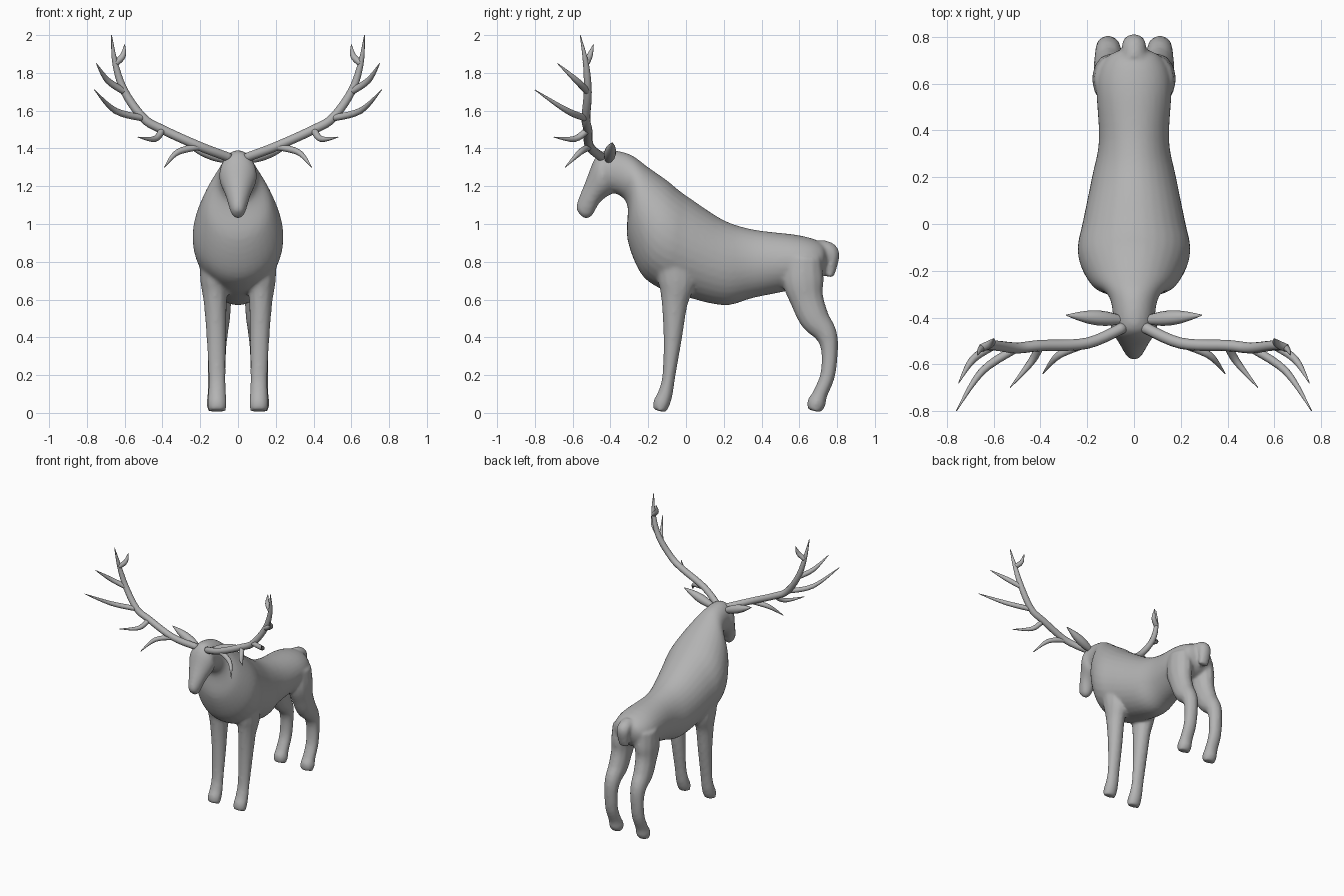
import bpy
import bmesh
from math import cos, sin, pi, tau
from mathutils import Vector

default_cube = bpy.data.objects.get("Cube")
if default_cube:
    bpy.data.objects.remove(default_cube, do_unlink=True)

# One plain coat colour
coat = bpy.data.materials.new("plain grey")
coat.use_nodes = True
coat.diffuse_color = (0.45, 0.45, 0.45, 1)
shader = coat.node_tree.nodes["Principled BSDF"]
shader.inputs["Base Color"].default_value = coat.diffuse_color


def smooth_path(stations, steps=5):
    """Catmull-Rom interpolation through tuples of any length."""
    rows = [Vector(station) for station in stations]
    padded = [rows[0]] + rows + [rows[-1]]
    result = []
    for before, start, end, after in zip(padded, padded[1:], padded[2:], padded[3:]):
        leave, arrive = (end - before) / 2, (after - start) / 2
        for i in range(steps):
            t = i / steps
            ease = t * t * (3 - 2 * t)
            result.append(start.lerp(end, ease)
                          + leave * (t * (1 - t) ** 2)
                          - arrive * (t * t * (1 - t)))
    return result + [rows[-1]]


def skin(bm, rings):
    """Bridge rings of points into a closed form."""
    loops = [[bm.verts.new(point) for point in ring] for ring in rings]
    count = len(loops[0])
    for low, high in zip(loops, loops[1:]):
        for i in range(count):
            j = (i + 1) % count
            bm.faces.new((low[i], low[j], high[j], high[i]))
    bm.faces.new(loops[0][::-1])
    bm.faces.new(loops[-1])


def ellipse(centre, up, across, sides):
    """Ring of points spanned by two half axes."""
    angles = [tau * i / sides for i in range(sides)]
    return [centre + up * cos(angle) + across * sin(angle) for angle in angles]


def profile_loft(bm, stations):
    """Stations: top y and z, bottom y and z, half width."""
    rings = []
    for top_y, top_z, low_y, low_z, width in smooth_path(stations):
        top, low = Vector((0, top_y, top_z)), Vector((0, low_y, low_z))
        across = Vector((width, 0, 0))
        rings.append(ellipse((top + low) / 2, (top - low) / 2, across, 32))
    skin(bm, rings)


def tube(bm, stations, side=1):
    """Stations: x, y, z, depth radius, width radius."""
    path = smooth_path(stations)
    centres = [Vector((side * x, y, z)) for x, y, z, depth, width in path]
    rings = []
    for k, centre in enumerate(centres):
        ahead = centres[min(k + 1, len(path) - 1)] - centres[max(k - 1, 0)]
        across = ahead.cross(Vector((0, 1, 0))).normalized()
        up = ahead.cross(across).normalized()
        rings.append(ellipse(centre, up * path[k][3], across * path[k][4], 12))
    skin(bm, rings)


def limb(rows, x, splay):
    """Side profile of centre and radius, flattened where it is thick."""
    return [(x + splay * z * z, y, z, radius, 0.03 + 0.45 * radius)
            for y, z, radius in rows]


def branch(points, radius, power):
    """Pointed branch that keeps its thickness until near the tip."""
    last = len(points) - 1
    radii = [radius * (1 - (i / last) ** power) + 0.002 for i in range(last + 1)]
    return [(*point, r, r) for point, r in zip(points, radii)]


def finish(bm, name):
    """Turn the bmesh into a smooth shaded object."""
    bmesh.ops.recalc_face_normals(bm, faces=bm.faces)
    for face in bm.faces:
        face.smooth = True
    mesh = bpy.data.meshes.new(name)
    bm.to_mesh(mesh)
    bm.free()
    mesh.materials.append(coat)
    obj = bpy.data.objects.new(name, mesh)
    bpy.context.collection.objects.link(obj)
    return obj


# Trunk, neck and head, from rump to nose
trunk = [
    (.75, .84, .74, .76, .05),
    (.72, .9, .7, .7, .12),
    (.6, .94, .6, .66, .16),
    (.36, .97, .36, .61, .15),
    (.2, 1.02, .2, .57, .18),
    (.03, 1.13, -.02, .62, .22),
    (-.04, 1.18, -.14, .66, .24),
    (-.1, 1.23, -.24, .74, .23),
    (-.2, 1.3, -.31, .92, .18),
    (-.3, 1.37, -.31, 1.1, .11),
    (-.42, 1.39, -.37, 1.16, .09),
    (-.48, 1.35, -.41, 1.15, .1),
    (-.53, 1.23, -.46, 1.11, .07),
    (-.58, 1.1, -.5, 1.04, .04),
    (-.57, 1.06, -.54, 1.03, .02),
]

# Legs from shoulder or hip down to the hoof, and the tail
front_leg = limb([
    (-.07, .85, .1), (-.05, .7, .1), (-.06, .58, .07), (-.07, .4, .05),
    (-.09, .2, .035), (-.11, .1, .04), (-.13, .05, .045), (-.14, .01, .035),
], x=0.11, splay=0.03)
hind_leg = limb([
    (.62, .82, .1), (.62, .7, .11), (.64, .6, .09), (.68, .5, .08),
    (.74, .42, .06), (.76, .33, .045), (.75, .2, .04), (.71, .1, .04),
    (.69, .05, .05), (.68, .01, .035),
], x=0.115, splay=-0.03)
tail = limb([
    (.7, .88, .04), (.76, .85, .05), (.77, .79, .035), (.76, .72, .02),
], x=0, splay=0)

bm = bmesh.new()
profile_loft(bm, trunk)
tube(bm, tail)
for side in (-1, 1):
    tube(bm, front_leg, side)
    tube(bm, hind_leg, side)
body = finish(bm, "body")

# Fuse the overlapping forms into one soft skin
fuse = body.modifiers.new("fuse", 'REMESH')
fuse.mode = 'VOXEL'
fuse.voxel_size = 0.011
fuse.use_smooth_shade = True
soften = body.modifiers.new("soften", 'SMOOTH')
soften.factor = 0.5
soften.iterations = 6

# Antler beam, with one tine leaving each joint of it
beam = [
    (.04, -.44, 1.35), (.2, -.51, 1.41), (.4, -.52, 1.5), (.5, -.53, 1.56),
    (.6, -.52, 1.7), (.65, -.53, 1.85), (.67, -.56, 2),
]
tines = [
    [(.32, -.56, 1.38), (.39, -.64, 1.3)],
    [(.44, -.59, 1.45), (.53, -.7, 1.46)],
    [(.65, -.63, 1.6), (.76, -.8, 1.71)],
    [(.69, -.58, 1.76), (.75, -.68, 1.85)],
    [(.61, -.51, 1.89), (.6, -.49, 1.95)],
]

# Leaf shaped ear, swelling between root and tip
ear_root, ear_tip = Vector((.06, -.41, 1.34)), Vector((.29, -.39, 1.43))
ear = []
for i in range(6):
    t = i / 5
    radius = 0.03 * sin(pi * (0.2 + 0.8 * t)) + 0.002
    ear.append((*ear_root.lerp(ear_tip, t), radius, radius))

for side, label in ((1, "left"), (-1, "right")):
    bm = bmesh.new()
    tube(bm, branch(beam, radius=0.022, power=5), side)
    for joint, tine in zip(beam[1:], tines):
        tube(bm, branch([joint] + tine, radius=0.016, power=3), side)
    finish(bm, label + "_antler")
    bm = bmesh.new()
    tube(bm, ear, side)
    finish(bm, label + "_ear")
